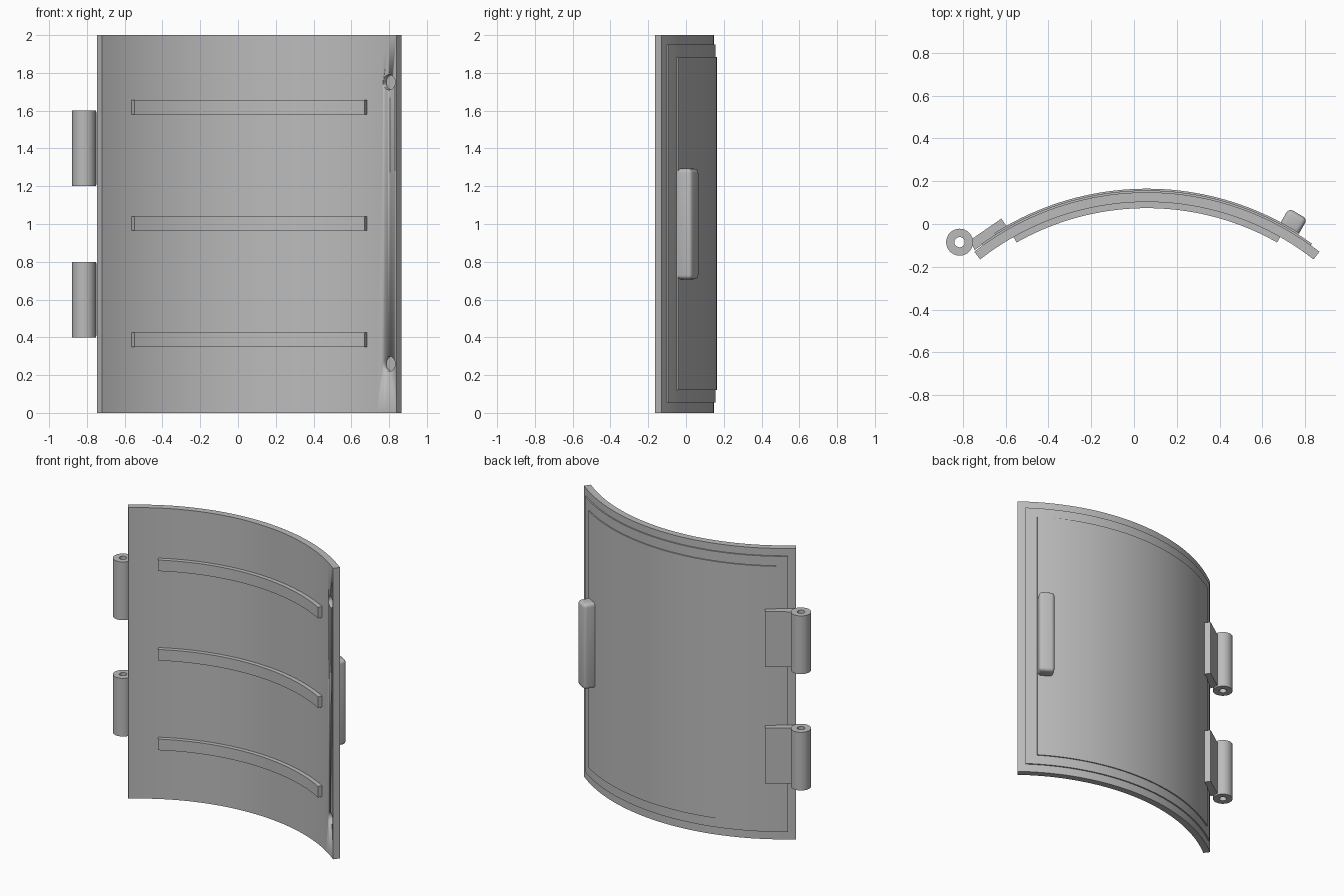
import bpy, bmesh, math
from mathutils import Matrix, Vector

if "Cube" in bpy.data.objects:
    bpy.data.objects.remove(bpy.data.objects["Cube"], do_unlink=True)

CX, CY = 0.06, -1.162      # axis of the curved panel
R_IN, R_OUT = 1.265, 1.31

grey = bpy.data.materials.new("plain grey")
grey.use_nodes = True
colour = (0.5, 0.5, 0.5, 1)
grey.diffuse_color = colour
grey.node_tree.nodes["Principled BSDF"].inputs["Base Color"].default_value = colour


def finish(name, bm, smooth=True):
    bmesh.ops.recalc_face_normals(bm, faces=bm.faces)
    mesh = bpy.data.meshes.new(name)
    bm.to_mesh(mesh)
    bm.free()
    mesh.materials.append(grey)
    ob = bpy.data.objects.new(name, mesh)
    bpy.context.collection.objects.link(ob)
    if smooth:
        bpy.ops.object.select_all(action="DESELECT")
        bpy.context.view_layer.objects.active = ob
        ob.select_set(True)
        bpy.ops.object.shade_smooth_by_angle(angle=math.radians(30))
    return ob


def prism(name, outline, z0, z1, smooth=True):
    bm = bmesh.new()
    face = bm.faces.new([bm.verts.new((x, y, z0)) for x, y in outline])
    new = bmesh.ops.extrude_face_region(bm, geom=[face])["geom"]
    bmesh.ops.translate(bm, vec=(0, 0, z1 - z0),
                        verts=[v for v in new if isinstance(v, bmesh.types.BMVert)])
    return finish(name, bm, smooth)


def polar(radius, a):
    return CX + radius * math.sin(a), CY + radius * math.cos(a)


def shell(name, r0, r1, half_deg, z0, z1, steps=40):
    half = math.radians(half_deg)
    angles = [half * (2 * i / steps - 1) for i in range(steps + 1)]
    outline = [polar(r1, a) for a in angles] + [polar(r0, a) for a in reversed(angles)]
    return prism(name, outline, z0, z1)


def radial_matrix(radius, deg, z):
    # local y points outwards from the panel axis
    a = math.radians(deg)
    return Matrix.Translation(Vector((*polar(radius, a), z))) @ Matrix.Rotation(-a, 4, "Z")


# Curved panel with two thin stepped skins on its outer side
panel = shell("door_panel", R_IN, R_OUT, 38, 0, 2)
shell("outer_skin", 1.30, 1.319, 35.8, 0.055, 1.95)
shell("raised_skin", 1.305, 1.327, 32.5, 0.12, 1.885)

# Shallow bolt holes in the inner face
for i, z in enumerate((0.26, 1.75)):
    bm = bmesh.new()
    bmesh.ops.create_cone(bm, cap_ends=True, segments=32, radius1=0.04, radius2=0.04,
                          depth=0.06,
                          matrix=radial_matrix(R_IN, 35.8, z) @ Matrix.Rotation(math.pi / 2, 4, "X"))
    cutter = finish("hole_cutter_%d" % (i + 1), bm)
    cutter.hide_render = True
    cutter.hide_set(True)
    cut = panel.modifiers.new("bolt hole", "BOOLEAN")
    cut.operation = "DIFFERENCE"
    cut.solver = "EXACT"
    cut.object = cutter
bpy.context.view_layer.objects.active = panel
panel.select_set(True)
for cut in list(panel.modifiers):
    if cut.type == "BOOLEAN":
        bpy.ops.object.modifier_apply(modifier=cut.name)
for ob in [o for o in bpy.data.objects if o.name.startswith("hole_cutter")]:
    bpy.data.objects.remove(ob, do_unlink=True)

# Stiffening ribs on the inner side
for name, z in (("lower_rib", 0.387), ("middle_rib", 1.003), ("upper_rib", 1.618)):
    shell(name, 1.236, R_IN + 0.01, 29.5, z - 0.038, z + 0.038)

# Rounded handle
bm = bmesh.new()
bmesh.ops.create_cube(bm, size=1, matrix=Matrix.Diagonal((0.1, 0.095, 0.585, 1)))
bmesh.ops.bevel(bm, geom=bm.edges[:], offset=0.022, segments=4, profile=0.5, affect="EDGES")
bmesh.ops.transform(bm, matrix=radial_matrix(1.354, 30.3, 1.0), verts=bm.verts)
finish("handle", bm)

# Hinges: hollow barrel plus a leaf lying on the panel
HX, HY = -0.815, -0.085
for side, z in (("lower", 0.4), ("upper", 1.2)):
    bm = bmesh.new()
    n = 32
    rings = []
    for radius, h in ((0.063, z), (0.063, z + 0.4), (0.024, z + 0.4), (0.024, z)):
        rings.append([bm.verts.new((HX + radius * math.cos(math.tau * k / n),
                                    HY + radius * math.sin(math.tau * k / n), h))
                      for k in range(n)])
    for j in range(4):
        p, q = rings[j], rings[(j + 1) % 4]
        for k in range(n):
            bm.faces.new((p[k], p[(k + 1) % n], q[(k + 1) % n], q[k]))
    finish(side + "_hinge_barrel", bm)
    prism(side + "_hinge_leaf",
          [(-0.765, -0.075), (-0.62, 0.025), (-0.592, -0.015), (-0.745, -0.122)],
          z + 0.01, z + 0.39, smooth=False)
